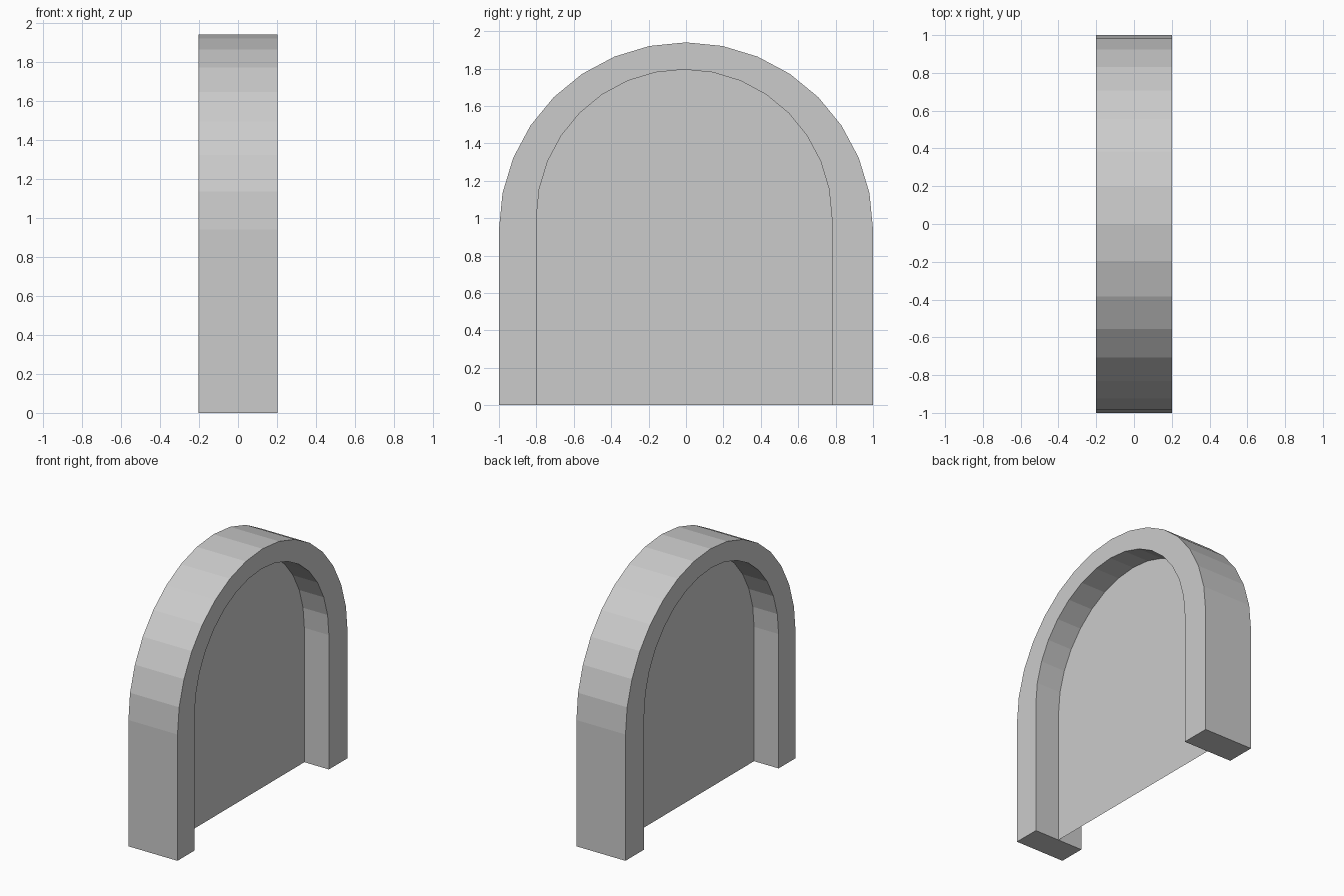
import bpy
import bmesh
from math import sin, cos, pi

if "Cube" in bpy.data.objects:
    bpy.data.objects.remove(bpy.data.objects["Cube"])

HALF = 0.202   # half depth of the frame along x
SEGS = 16      # sides in each half-round


def arch(cy, cz, ry, rz):
    """Arch outline in (y, z): right foot, half-round, left foot."""
    curve = [(cy + ry * cos(pi * i / SEGS), cz + rz * sin(pi * i / SEGS))
             for i in range(SEGS + 1)]
    return [(cy + ry, 0.0)] + curve + [(cy - ry, 0.0)]


def finish(name, bm):
    mesh = bpy.data.meshes.new(name)
    bm.to_mesh(mesh)
    bm.free()
    obj = bpy.data.objects.new(name, mesh)
    bpy.context.collection.objects.link(obj)


outer = arch(0.0, 0.94, 1.0, 1.0)
inner = arch(-0.01, 1.0, 0.79, 0.795)

# Arched frame: a strip between both outlines, given depth along x
bm = bmesh.new()
rings = [[bm.verts.new((-HALF, y, z)) for y, z in line] for line in (outer, inner)]
o, n = rings
strip = [bm.faces.new((o[i], o[i + 1], n[i + 1], n[i])) for i in range(len(o) - 1)]
ext = bmesh.ops.extrude_face_region(bm, geom=strip, use_keep_orig=True)
moved = [v for v in ext["geom"] if isinstance(v, bmesh.types.BMVert)]
bmesh.ops.translate(bm, verts=moved, vec=(2 * HALF, 0, 0))
bmesh.ops.recalc_face_normals(bm, faces=bm.faces)
finish("arch_frame", bm)

# Thin panel filling the opening at mid depth
bm = bmesh.new()
bm.faces.new([bm.verts.new((0, y, z)) for y, z in inner])
finish("inner_panel", bm)
